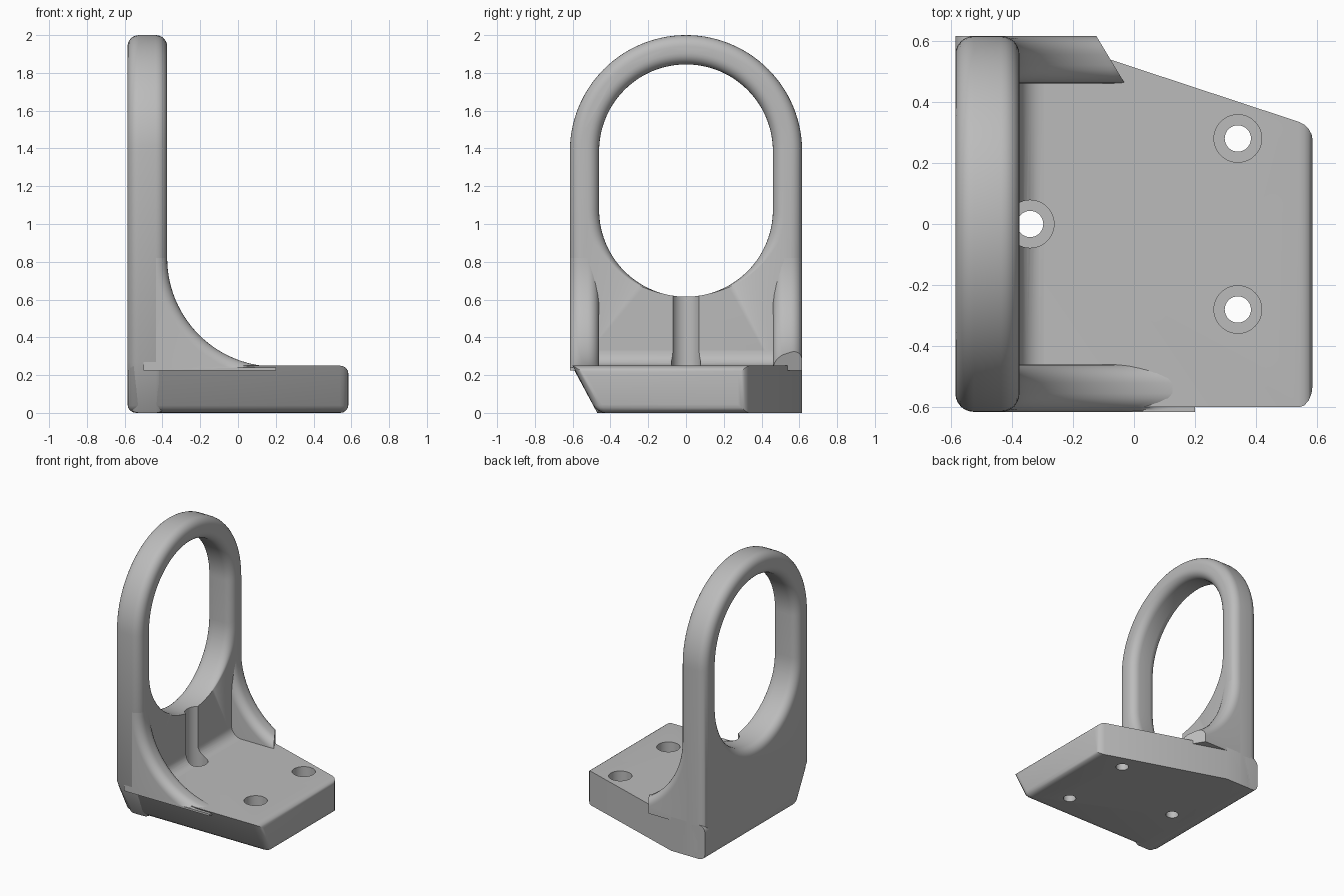
import bpy, bmesh, math
from math import sin, cos, pi

cube = bpy.data.objects.get("Cube")
if cube:
    bpy.data.objects.remove(cube, do_unlink=True)

grey = bpy.data.materials.new("plain_grey")
grey.use_nodes = True
grey.diffuse_color = (0.5, 0.5, 0.5, 1)
grey.node_tree.nodes["Principled BSDF"].inputs["Base Color"].default_value = (0.5, 0.5, 0.5, 1)

HALF = 0.615                 # half width of the upright
BACK, FACE = -0.585, -0.375  # upright thickness along x
INNER = 0.46                 # half width of the opening
ARCH_Z, LOW_Z = 1.385, 1.075 # centres of upper and lower opening arcs
R = 0.06                     # edge rounding
TOP = 0.25                   # base thickness
SWEEP = 0.575                # concave gusset radius


def finish(name, bm):
    bmesh.ops.recalc_face_normals(bm, faces=bm.faces)
    mesh = bpy.data.meshes.new(name)
    bm.to_mesh(mesh)
    bm.free()
    obj = bpy.data.objects.new(name, mesh)
    bpy.context.collection.objects.link(obj)
    mesh.materials.append(grey)
    return obj


def loft(name, rings):
    """Skin closed rings of equal length and cap both ends."""
    bm = bmesh.new()
    loops = [[bm.verts.new(p) for p in ring] for ring in rings]
    n = len(loops[0])
    for a, b in zip(loops, loops[1:]):
        for i in range(n):
            j = (i + 1) % n
            bm.faces.new((a[i], a[j], b[j], b[i]))
    bm.faces.new(loops[0])
    bm.faces.new(loops[-1])
    return finish(name, bm)


def rounded(lo, hi, r=R, steps=6):
    """Stations across a slab paired with the inset of its rounded edge."""
    arc = [(r - r * cos(a), r - r * sin(a)) for a in (pi / 2 * k / steps for k in range(steps + 1))]
    return [(lo + s, d) for s, d in arc] + [(hi - s, d) for s, d in reversed(arc)]


def cylinder(x, y, z0, z1, r, n=48):
    return loft("hole_cutter", [[(x + r * cos(2 * pi * k / n), y + r * sin(2 * pi * k / n), z)
                                 for k in range(n)] for z in (z0, z1)])


def cut(obj, cutters):
    for c in cutters:
        mod = obj.modifiers.new("cut", "BOOLEAN")
        mod.operation, mod.solver, mod.object = "DIFFERENCE", "EXACT", c
        bpy.context.view_layer.objects.active = obj
        bpy.ops.object.modifier_apply(modifier=mod.name)


# Upright arch plate, its lower front corner cut back
def arch_ring(x, d):
    n, r = 56, HALF - d
    pts = [(x, r * cos(pi * k / n), ARCH_Z + r * sin(pi * k / n)) for k in range(n + 1)]
    return pts + [(x, -r, 0.27), (x, -0.47 + d, d), (x, r, d)]


upright = loft("upright_arch", [arch_ring(x, d) for x, d in rounded(BACK, FACE)])


# Long round-ended opening with softened rim, crisp where it meets the lower wall
def slot_ring(x, d, fade):
    n, pts = 56, []
    for k in range(2 * n + 2):
        a = pi * (k if k <= n else k - 1) / n
        cz = ARCH_Z if k <= n else LOW_Z
        z = cz + INNER * sin(a)
        f = min(1, max(0, (z - 0.63) / 0.3)) if fade else 1
        r = INNER + d * f
        pts.append((x, r * cos(a), cz + r * sin(a)))
    return pts


stations = [(BACK - 0.05, R)] + rounded(BACK, FACE) + [(FACE + 0.05, R)]
slot = loft("opening_cutter", [slot_ring(x, d, x > -0.48) for x, d in stations])

# Base plate with slanted underside at the front and a tapered rear side
bm = bmesh.new()
outline = [(BACK, -1), (-BACK, -1), (-BACK, 0.32), (-0.31, HALF), (BACK, HALF)]
low, high = [[bm.verts.new((x, front if y == -1 else y, z)) for x, y in outline]
             for front, z in ((-0.47, 0), (-0.6, TOP))]
bm.faces.new(low)
bm.faces.new(high)
for i in range(5):
    j = (i + 1) % 5
    bm.faces.new((low[i], low[j], high[j], high[i]))


def soft(edge):
    a, b = (v.co for v in edge.verts)
    front_top = a.y < -0.55 and b.y < -0.55
    rear = max(a.y, b.y) > 0.6 and min(a.x, b.x) > -0.5 or min(a.y, b.y) > 0.6
    return not front_top and not rear


bmesh.ops.bevel(bm, geom=[e for e in bm.edges if soft(e)], offset=0.045,
                segments=4, profile=0.5, affect="EDGES")
base = finish("base_plate", bm)


# Concave side gussets; the rear one stops short
def gusset_ring(y, d, end, n=28):
    r = SWEEP + d
    last = math.acos((0.2 - end) / r)
    arc = [(0.2 - r * cos(last * k / n), y, max(0.24, 0.82 - r * sin(last * k / n)))
           for k in range(n + 1)]
    return arc + [(end, y, 0.225), (-0.5, y, 0.225), (-0.5, y, 0.82)]


front_gusset = loft("front_gusset", [gusset_ring(y, d, 0.2) for y, d in rounded(-HALF, -INNER)])
rear_gusset = loft("rear_gusset", [gusset_ring(y, d, -0.03 - 0.6 * (y - INNER))
                                   for y, d in rounded(INNER, HALF)])

# Fillet between the wall and the base
f = 0.08
curve = [(FACE + f - f * cos(pi / 2 * k / 8), TOP + f - f * sin(pi / 2 * k / 8)) for k in range(9)]
section = curve + [(FACE + f, TOP - 0.03), (FACE - 0.03, TOP - 0.03), (FACE - 0.03, TOP + f)]
fillet = loft("wall_fillet", [[(x, y, z) for x, z in section] for y in (-0.48, 0.48)])

# Screw holes with wide recesses; the inner recess also grooves the wall
screws = [(0.34, 0.28), (0.34, -0.28), (-0.34, 0)]
bores = [cylinder(x, y, -0.1, 0.4, 0.043) for x, y in screws]
recesses = [cylinder(x, y, 0.13, 0.75, 0.078) for x, y in screws]
cut(base, bores + recesses)
cut(upright, [slot, bores[2], recesses[2]])
cut(fillet, [bores[2], recesses[2]])
for c in bores + recesses + [slot]:
    bpy.data.objects.remove(c, do_unlink=True)

# Smooth rounded edges, crisp corners
bpy.ops.object.select_all(action="DESELECT")
for obj in (upright, base, front_gusset, rear_gusset, fillet):
    obj.select_set(True)
bpy.context.view_layer.objects.active = upright
bpy.ops.object.shade_smooth_by_angle(angle=math.radians(35))
